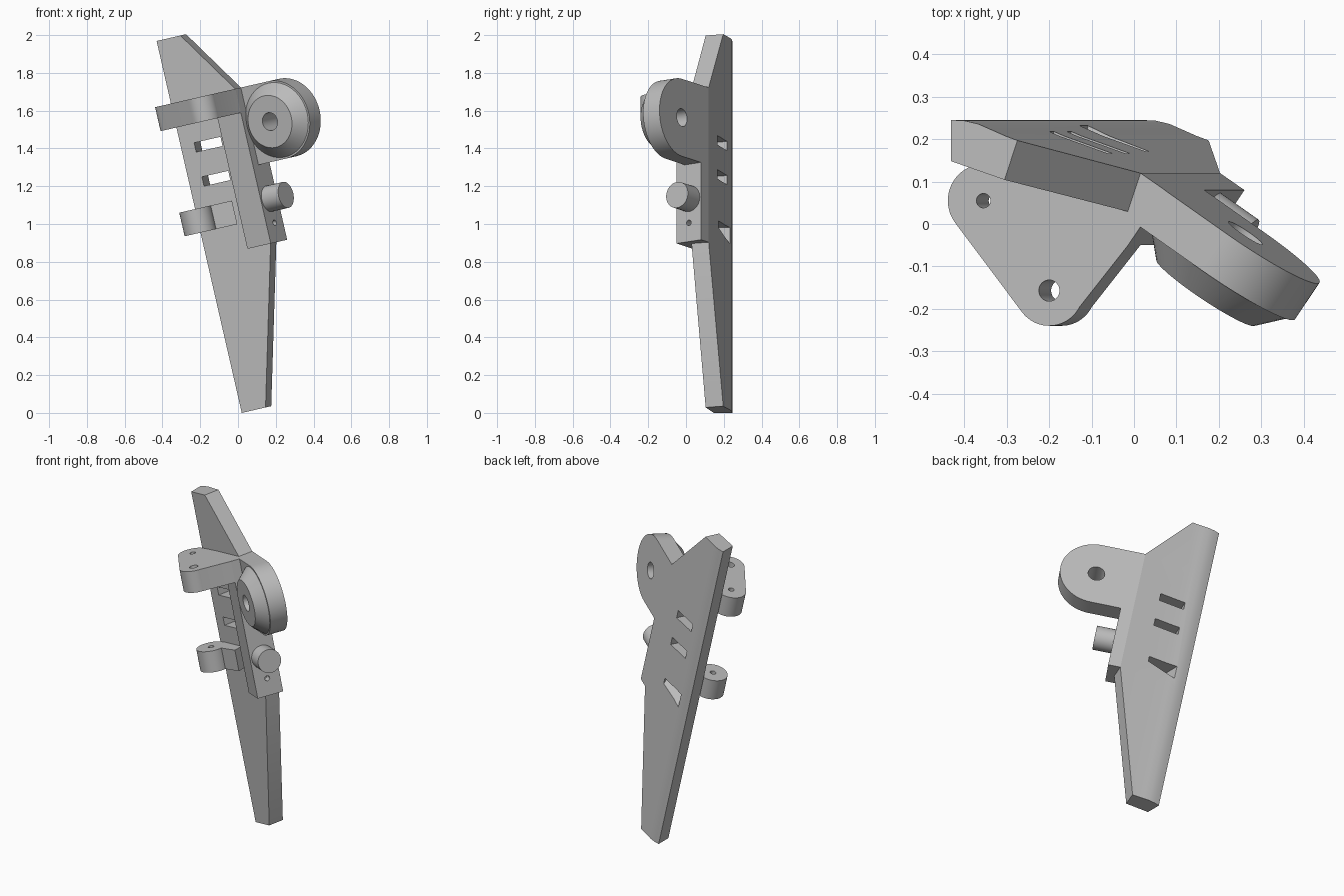
import bpy, bmesh, math
from mathutils import Matrix, Vector

if "Cube" in bpy.data.objects:
    bpy.data.objects.remove(bpy.data.objects["Cube"], do_unlink=True)

grey = bpy.data.materials.new("plain grey")
grey.use_nodes = True
grey.diffuse_color = (0.5, 0.5, 0.5, 1)
grey.node_tree.nodes["Principled BSDF"].inputs["Base Color"].default_value = grey.diffuse_color

# The whole bracket leans sideways
LEAN = Matrix.Translation((0.02, 0, 0)) @ Matrix.Rotation(math.radians(-12.9), 4, 'Y')

# Drawing frames: (origin, outline axis a, outline axis b, extrusion axis)
ALONG, UP, OUT = Vector((0.824, -0.566, 0)), Vector((0, 0, 1)), Vector((-0.566, -0.824, 0))
BEND = Vector((0.38, 0.12, 0))
BODY = (Vector((0, 0, 0)), Vector((1, 0, 0)), Vector((0, 1, 0)), UP)
FLANGE = (BEND, ALONG, UP, OUT)
BAR_END = (Vector((0.395, 0.015, 0)), OUT, UP, ALONG)
SIDE = (Vector((0, 0, 0)), Vector((0, 1, 0)), UP, Vector((1, 0, 0)))


def loft(name, frame, sections):
    """Skin a stack of (outline, height) sections and cap both ends."""
    origin, a, b, c = frame
    bm = bmesh.new()
    rings = [[bm.verts.new(LEAN @ (origin + a * p + b * q + c * h)) for p, q in pts]
             for pts, h in sections]
    n = len(rings[0])
    for low, high in zip(rings, rings[1:]):
        for i in range(n):
            j = (i + 1) % n
            bm.faces.new((low[i], low[j], high[j], high[i]))
    bm.faces.new(rings[0])
    bm.faces.new(rings[-1])
    bmesh.ops.recalc_face_normals(bm, faces=bm.faces)
    mesh = bpy.data.meshes.new(name)
    bm.to_mesh(mesh)
    bm.free()
    ob = bpy.data.objects.new(name, mesh)
    bpy.context.collection.objects.link(ob)
    mesh.materials.append(grey)
    return ob


def prism(name, frame, outline, low, high):
    return loft(name, frame, [(outline, low), (outline, high)])


def arc(x, y, r, start=0, sweep=360, steps=48):
    count = steps if sweep == 360 else steps + 1
    angles = [math.radians(start + sweep * i / steps) for i in range(count)]
    return [(x + r * math.cos(t), y + r * math.sin(t)) for t in angles]


def cut(ob, *cutters):
    bpy.context.view_layer.objects.active = ob
    for cutter in cutters:
        cutter.hide_render = True
        mod = ob.modifiers.new("cut", 'BOOLEAN')
        mod.operation, mod.solver, mod.object = 'DIFFERENCE', 'EXACT', cutter
        bpy.ops.object.modifier_apply(modifier=mod.name)
        bpy.data.objects.remove(cutter, do_unlink=True)


# Long tapering blade with a rounded back edge
def blade_section(width):
    front = width - 0.031
    return [(0, 0.148), (0, 0.245), (0.03, 0.244), (0.065, 0.236), (0.1, 0.221), (0.13, 0.208),
            (width, 0.253 - 0.35 * width), (front, 0.148 - 0.34 * front)]


blade = loft("blade", BODY, [(blade_section(0.16), 0), (blade_section(0.38), 0.84),
                             (blade_section(0.38), 1.68), (blade_section(0.16), 2.02)])

# Two through slots and one sloping pocket in the blade
slot = [(0.03, 0), (0.19, 0), (0.295, 0.3), (0.135, 0.3)]
pocket = [(0.28, 0.86), (0.28, 0.99), (0.13, 0.99)]
cut(blade, *[prism("slot_cutter", BODY, slot, w, w + 0.05) for w in (1.4, 1.215)],
    prism("pocket_cutter", SIDE, pocket, 0.075, 0.235))

# Reinforcing bar beside the blade, with a small hole in its end face
bar = prism("reinforcing_bar", BODY,
            [(0.223, 0.037), (0.35, -0.05), (0.439, 0.08), (0.38, 0.12), (0.3, 0.1)], 0.84, 1.68)
cut(bar, prism("hole_cutter", BAR_END, arc(0, 0.942, 0.015), -0.1, 0.05))

# Pin on the bar
pin = prism("pin", BAR_END, arc(0, 1.073, 0.07), -0.03, 0.11)

# Round ear with a conical boss and a hole through both
ear = prism("ear", FLANGE, [(0, 1.26)] + arc(0.25, 1.47, 0.21, -90, 180) + [(0, 1.68)], 0, 0.105)
boss = loft("ear_boss", FLANGE, [(arc(0.25, 1.47, 0.205), 0.1), (arc(0.25, 1.47, 0.14), 0.17)])
for part in (ear, boss):
    cut(part, prism("hole_cutter", FLANGE, arc(0.25, 1.47, 0.048), -0.1, 0.3))

# Upper bracket with two rounded lobes
upper = prism("upper_bracket", BODY,
              arc(0, 0.055, 0.086, 90, 128, 24) + arc(0.159, -0.157, 0.083, 218, 114, 24)
              + [(0.35, -0.05), (0.35, 0.04)], 1.55, 1.68)
cut(upper, prism("hole_cutter", BODY, arc(0, 0.055, 0.017), 1.4, 1.8),
    prism("hole_cutter", BODY, arc(0.159, -0.157, 0.025), 1.4, 1.8))

# Lower bracket with one lobe and a short arm
lower = prism("lower_bracket", BODY,
              arc(0, 0.055, 0.086, 90, 260, 40) + [(0.2, 0.015), (0.2, 0.1)], 0.979, 1.107)
cut(lower, prism("hole_cutter", BODY, arc(0, 0.055, 0.017), 0.9, 1.2))

# Smooth the round surfaces, keep the machined edges sharp
bpy.ops.object.select_all(action='DESELECT')
for part in (blade, bar, pin, ear, boss, upper, lower):
    part.select_set(True)
bpy.context.view_layer.objects.active = blade
bpy.ops.object.shade_smooth_by_angle(angle=math.radians(25))
